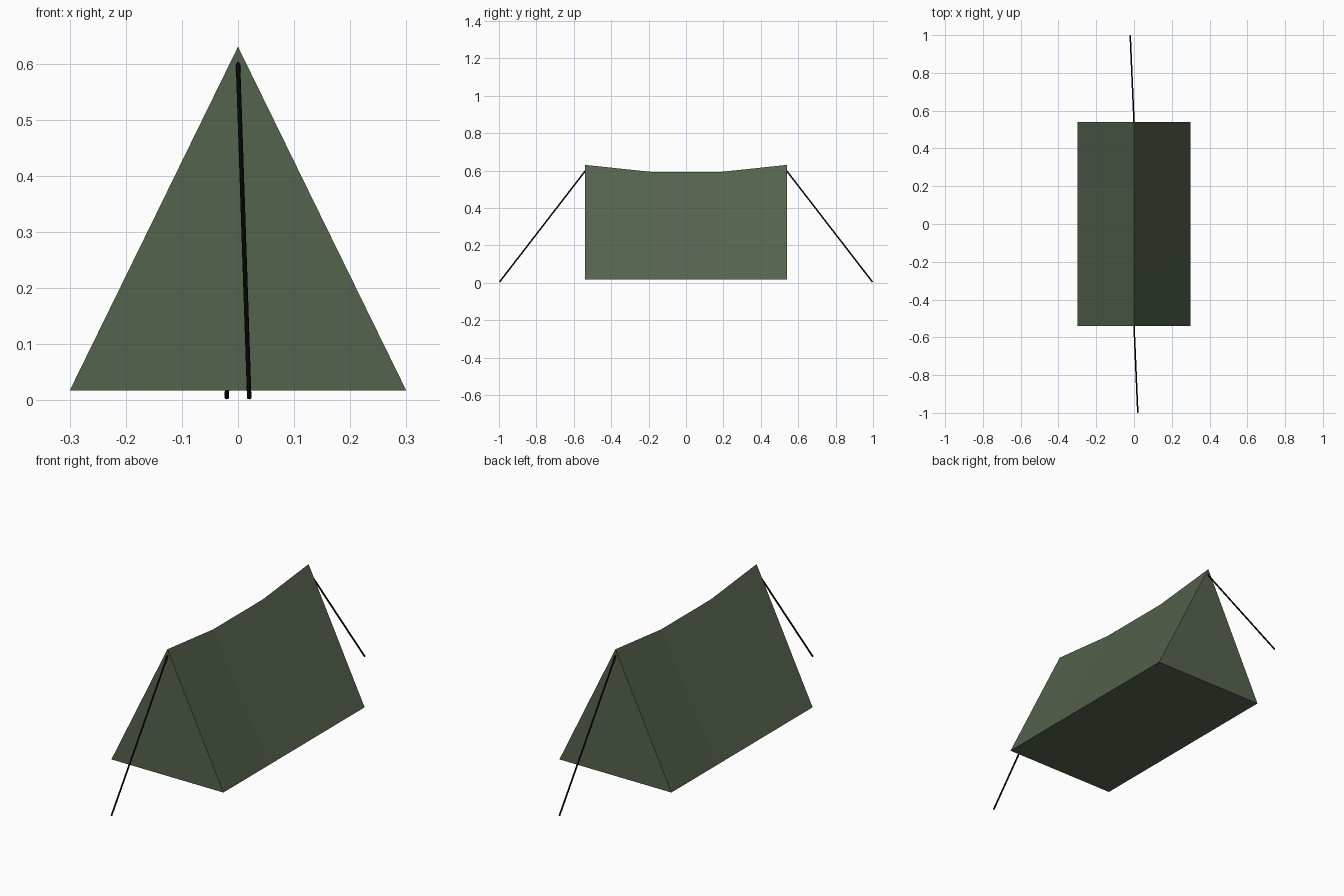
import bpy, bmesh
from mathutils import Vector

cube = bpy.data.objects.get("Cube")
if cube:
    bpy.data.objects.remove(cube, do_unlink=True)


def material(name, rgb):
    mat = bpy.data.materials.new(name)
    mat.use_nodes = True
    mat.diffuse_color = (*rgb, 1)
    mat.node_tree.nodes["Principled BSDF"].inputs["Base Color"].default_value = (*rgb, 1)
    return mat


def add_object(name, bm, mat):
    bmesh.ops.recalc_face_normals(bm, faces=bm.faces)
    mesh = bpy.data.meshes.new(name)
    bm.to_mesh(mesh)
    bm.free()
    mesh.materials.append(mat)
    obj = bpy.data.objects.new(name, mesh)
    bpy.context.collection.objects.link(obj)
    return obj


canvas = material("olive canvas", (0.09, 0.125, 0.075))
cord = material("black cord", (0.003, 0.003, 0.003))

HALF_WIDTH, FLOOR = 0.30, 0.017

# Tent body: triangular sections lofted along y, with a sagging ridge
bm = bmesh.new()
rings = []
for y, ridge in ((-0.54, 0.63), (-0.19, 0.593), (0.19, 0.593), (0.54, 0.63)):
    section = ((-HALF_WIDTH, y, FLOOR), (HALF_WIDTH, y, FLOOR), (0, y, ridge))
    rings.append([bm.verts.new(p) for p in section])
for a, b in zip(rings, rings[1:]):
    for i in range(3):
        j = (i + 1) % 3
        bm.faces.new((a[i], a[j], b[j], b[i]))
bm.faces.new(rings[0])
bm.faces.new(rings[-1])
add_object("tent_body", bm, canvas)


# Guy ropes: thin rods from each gable peak down to the ground
def rope(name, start, end, radius=0.004):
    start, end = Vector(start), Vector(end)
    axis = end - start
    bm = bmesh.new()
    bmesh.ops.create_cone(bm, cap_ends=True, segments=8, radius1=radius,
                          radius2=radius, depth=axis.length)
    obj = add_object(name, bm, cord)
    obj.location = (start + end) / 2
    obj.rotation_euler = axis.to_track_quat("Z", "Y").to_euler()


for name, side in (("front_guy_rope", -1), ("back_guy_rope", 1)):
    rope(name, (0, side * 0.537, 0.6), (-side * 0.02, side * 0.997, 0.004))
